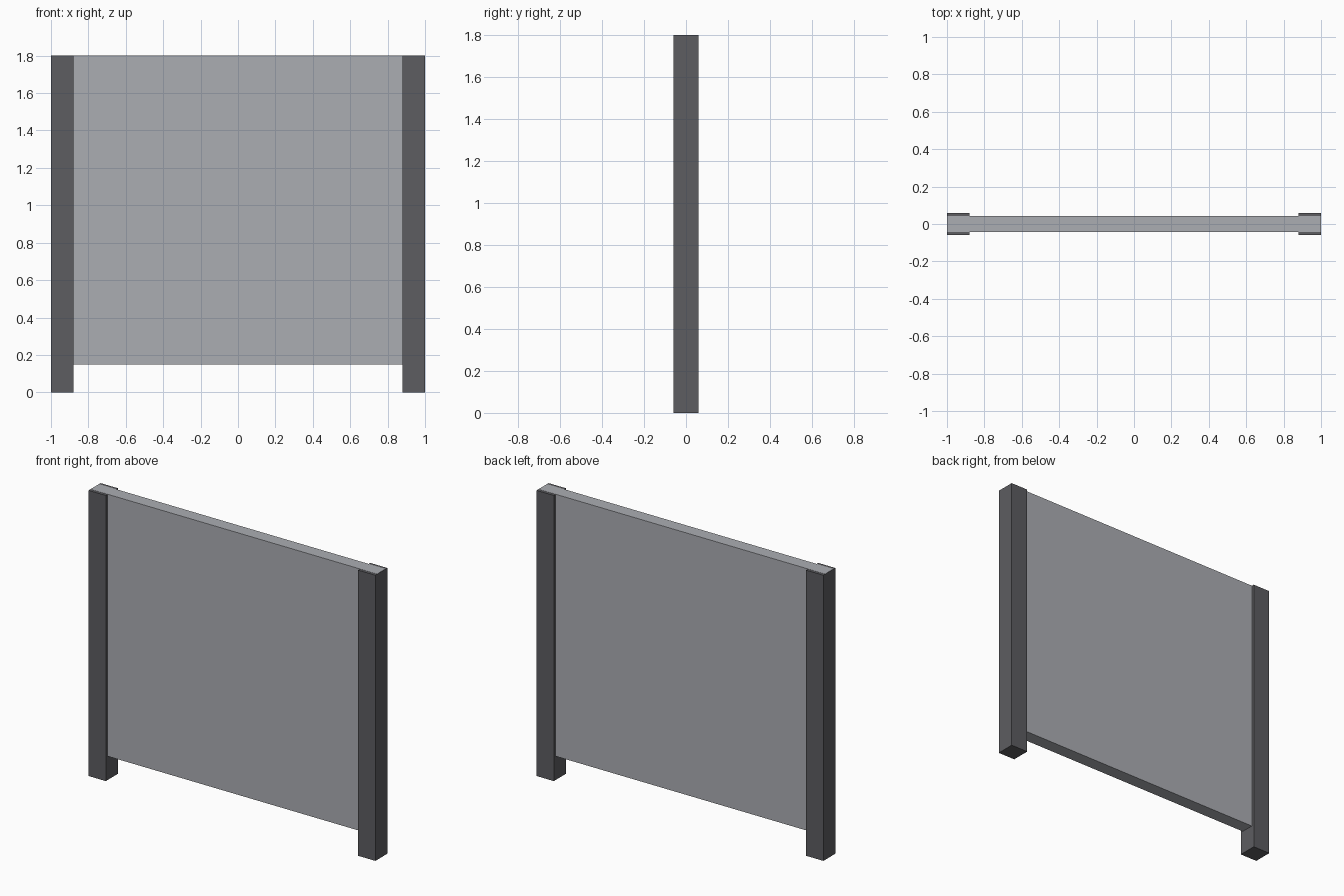
import bpy

if "Cube" in bpy.data.objects:
    bpy.data.objects.remove(bpy.data.objects["Cube"])


def material(name, color):
    mat = bpy.data.materials.new(name)
    mat.diffuse_color = (*color, 1)
    mat.use_nodes = True
    mat.node_tree.nodes["Principled BSDF"].inputs["Base Color"].default_value = mat.diffuse_color
    return mat


def box(name, lo, hi, mat):
    """Axis-aligned box between two corners."""
    bpy.ops.mesh.primitive_cube_add(size=1, location=[(a + b) / 2 for a, b in zip(lo, hi)])
    obj = bpy.context.object
    obj.name = name
    obj.scale = [b - a for a, b in zip(lo, hi)]
    bpy.ops.object.transform_apply(location=False, rotation=False, scale=True)
    obj.data.materials.append(mat)
    return obj


dark = material("dark_post", (0.11, 0.11, 0.12))
grey = material("grey_panel", (0.41, 0.42, 0.45))

# Square posts at both ends
for name, x in (("left_post", -0.94), ("right_post", 0.94)):
    box(name, (x - 0.06, -0.06, 0), (x + 0.06, 0.06, 1.8), dark)

# Fence panel running through the posts, its top just covering theirs
box("fence_panel", (-0.999, -0.042, 0.15), (0.999, 0.042, 1.801), grey)
